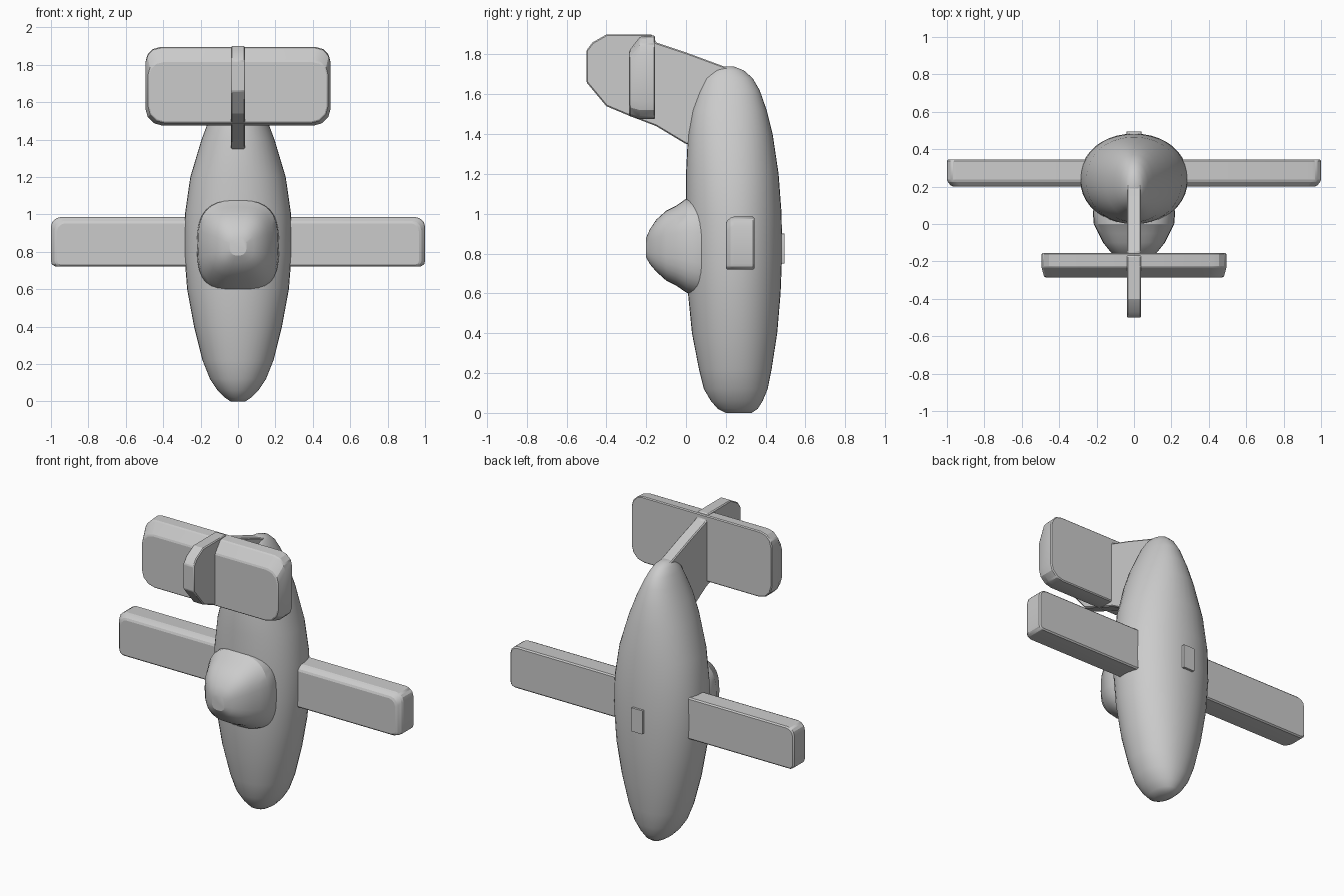
import bpy, bmesh, math

if "Cube" in bpy.data.objects:
    bpy.data.objects.remove(bpy.data.objects["Cube"])


def loft(name, rings, angle=30, bevel=0.0):
    """Skin a stack of equal-length rings and cap both ends."""
    bm = bmesh.new()
    rows = [[bm.verts.new(p) for p in r] for r in rings]
    n = len(rows[0])
    for a, b in zip(rows, rows[1:]):
        for i in range(n):
            j = (i + 1) % n
            bm.faces.new((a[i], a[j], b[j], b[i]))
    bm.faces.new(rows[0][::-1])
    bm.faces.new(rows[-1])
    bmesh.ops.recalc_face_normals(bm, faces=bm.faces)
    me = bpy.data.meshes.new(name)
    bm.to_mesh(me)
    bm.free()
    ob = bpy.data.objects.new(name, me)
    bpy.context.collection.objects.link(ob)
    bpy.ops.object.select_all(action='DESELECT')
    ob.select_set(True)
    bpy.context.view_layer.objects.active = ob
    bpy.ops.object.shade_smooth_by_angle(angle=math.radians(angle))
    if bevel:
        m = ob.modifiers.new("soft_edges", 'BEVEL')
        m.width, m.segments, m.limit_method = bevel, 1, 'ANGLE'
    return ob


def oval(rx, ry, n=40, e=2.0):
    """Superellipse points; a higher e is squarer."""
    pts = []
    for i in range(n):
        t = 2 * math.pi * i / n
        c, s = math.cos(t), math.sin(t)
        pts.append((rx * math.copysign(abs(c) ** (2 / e), c),
                    ry * math.copysign(abs(s) ** (2 / e), s)))
    return pts


def outline(w, z0, z1, low, high):
    """Symmetric xz panel outline with rounded bottom and top corners."""
    half = []
    for cz, r, a0 in ((z0 + low, low, -90), (z1 - high, high, 0)):
        for k in range(4):
            t = math.radians(a0 + 30 * k)
            half.append((w - r + r * math.cos(t), cz + r * math.sin(t)))
    return half + [(-x, z) for x, z in reversed(half)]


def at_y(pts, y):
    return [(x, y, z) for x, z in pts]


# Fuselage: z, half width, front y, back y
stations = [(0.0, 0.04, 0.20, 0.33), (0.02, 0.07, 0.16, 0.36),
            (0.06, 0.11, 0.125, 0.385), (0.12, 0.15, 0.09, 0.41),
            (0.22, 0.19, 0.065, 0.43), (0.4, 0.235, 0.03, 0.458),
            (0.6, 0.272, 0.01, 0.475), (0.8, 0.288, 0.0, 0.483),
            (1.0, 0.284, 0.0, 0.48), (1.2, 0.255, 0.0, 0.465),
            (1.4, 0.195, 0.01, 0.435), (1.52, 0.15, 0.03, 0.405),
            (1.62, 0.105, 0.065, 0.37), (1.68, 0.075, 0.09, 0.335),
            (1.72, 0.05, 0.13, 0.29), (1.74, 0.025, 0.17, 0.24)]
loft("fuselage", [[(x, (a + b) / 2 + y, z) for x, y in oval(w, (b - a) / 2, e=2.1)]
                  for z, w, a, b in stations], 40)

# Small square patch on the belly
loft("belly_patch", [at_y(outline(0.04, 0.75, 0.90, 0.005, 0.005), y)
                     for y in (0.44, 0.495)])

# Canopy: y, half width, half height, centre z
canopy = [(-0.20, 0.045, 0.05, 0.83), (-0.18, 0.085, 0.09, 0.835),
          (-0.15, 0.125, 0.13, 0.84), (-0.10, 0.165, 0.175, 0.84),
          (-0.05, 0.19, 0.20, 0.84), (0.0, 0.215, 0.235, 0.84),
          (0.06, 0.22, 0.25, 0.83), (0.12, 0.21, 0.24, 0.83)]
loft("canopy", [[(x, y, cz + z) for x, z in oval(rx, rz, 32, 2.8)]
                for y, rx, rz, cz in canopy], 25)

# Wings: one slab through the fuselage, softened towards the front
loft("wings", [at_y(outline(1.0 - d, 0.72, 0.985 - d, 0.03, 0.05), y)
               for y, d in ((0.20, 0.025), (0.23, 0.0), (0.345, 0.0))], 25, 0.008)

# Tailplane: chamfered front face, full-size back face
loft("tailplane", [at_y(outline(w, z0, z1, 0.09, 0.08), y)
                   for y, w, z0, z1 in ((-0.285, 0.48, 1.49, 1.82),
                                        (-0.23, 0.495, 1.475, 1.89),
                                        (-0.155, 0.495, 1.475, 1.895))], 25, 0.006)

# Tail fin: side profile in y, z
fin = [(-0.5, 1.82), (-0.47, 1.86), (-0.4, 1.9), (-0.17, 1.9), (-0.15, 1.86),
       (0.0, 1.81), (0.19, 1.74), (0.27, 1.72), (0.27, 1.5), (0.05, 1.35),
       (0.0, 1.35), (-0.15, 1.44), (-0.28, 1.49), (-0.4, 1.54), (-0.5, 1.66)]
loft("tail_fin", [[(x, y, z) for y, z in fin] for x in (-0.038, 0.038)], 25, 0.006)
